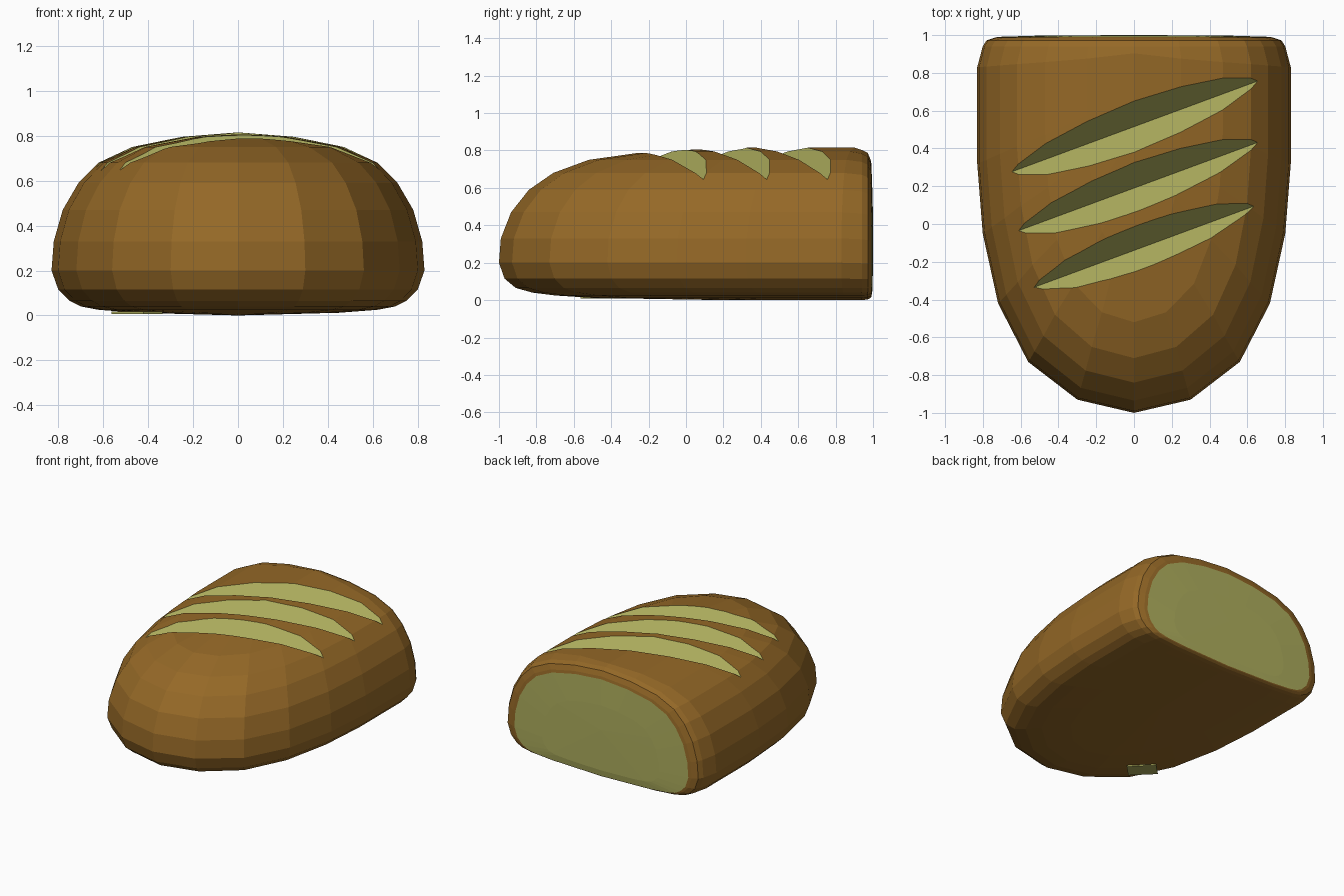
import bpy, bmesh, math
from mathutils import Matrix, Vector

if "Cube" in bpy.data.objects:
    bpy.data.objects.remove(bpy.data.objects["Cube"])


def make_material(name, rgb):
    mat = bpy.data.materials.new(name)
    mat.use_nodes = True
    mat.diffuse_color = (*rgb, 1)
    mat.node_tree.nodes["Principled BSDF"].inputs["Base Color"].default_value = (*rgb, 1)
    return mat


MATERIALS = [make_material("brown crust", (0.30, 0.14, 0.02)),
             make_material("pale crumb", (0.42, 0.42, 0.11))]
CRUST, CRUMB = 0, 1


def make_object(name, bm):
    bmesh.ops.recalc_face_normals(bm, faces=bm.faces[:])
    mesh = bpy.data.meshes.new(name)
    bm.to_mesh(mesh)
    bm.free()
    for mat in MATERIALS:
        mesh.materials.append(mat)
    obj = bpy.data.objects.new(name, mesh)
    bpy.context.collection.objects.link(obj)
    return obj


# Half of the plan outline, from the cut end to the nose (width share, y)
BACK = 0.94
half = [(0.965, BACK), (1, 0.83), (1, 0.32), (0.965, -0.05), (0.867, -0.42),
        (0.675, -0.73), (0.361, -0.93)]
plan = half + [(0, -1)] + [(-x, y) for x, y in reversed(half)]

# Height, half width and nose position of each level
levels = [(0, 0, 0.2), (0.012, 0.45, -0.5), (0.025, 0.62, -0.7), (0.04, 0.7, -0.82),
          (0.065, 0.75, -0.91), (0.115, 0.8, -0.97), (0.2, 0.83, -1), (0.33, 0.82, -0.99),
          (0.47, 0.78, -0.935), (0.59, 0.71, -0.84), (0.68, 0.62, -0.71),
          (0.75, 0.47, -0.52), (0.795, 0.25, -0.2), (0.815, 0, 0.3)]

# Loaf crust: stacked levels, welded along the bottom and top centre lines
bm = bmesh.new()
rings = []
for z, width, nose in levels:
    stretch = (BACK - nose) / (BACK + 1)
    ring = []
    for x, y in plan:
        height = z * 0.985 if y == BACK else z
        ring.append(bm.verts.new((x * width, BACK - (BACK - y) * stretch, height)))
    rings.append(ring)
for low, high in zip(rings, rings[1:]):
    for j in range(len(plan) - 1):
        bm.faces.new((low[j], low[j + 1], high[j + 1], high[j]))
bmesh.ops.remove_doubles(bm, verts=bm.verts[:], dist=0.0005)

# Rounded rim of the cut end, then the slightly domed crumb
pivot = Vector((0, 0, 0.15))
edges = [e for e in bm.edges if e.is_boundary]
size = 1
for y, share, index in [(0.972, 0.975, CRUST), (0.987, 0.92, CRUST),
                        (0.991, 0.89, CRUST), (0.998, 0.6, CRUMB)]:
    old = set(bm.faces)
    geom = bmesh.ops.extrude_edge_only(bm, edges=edges)["geom"]
    for v in (g for g in geom if isinstance(g, bmesh.types.BMVert)):
        v.co = pivot + (v.co - pivot) * share / size
        v.co.y = y
    edges = [e for e in geom if isinstance(e, bmesh.types.BMEdge) and e.is_boundary]
    for f in set(bm.faces) - old:
        f.material_index = index
    size = share
old = set(bm.faces)
center = bm.verts.new((0, 1, 0.36))
for e in edges:
    bm.faces.new((*e.verts, center)).material_index = CRUMB
loaf = make_object("bread_loaf", bm)

# Three slanted V-shaped slashes cut into the top crust
for i, y in enumerate((-0.14, 0.19, 0.515)):
    bm = bmesh.new()
    for x in (-1.3, 1.3):
        for across, up in ((0, 0), (-0.3, 0.4), (0.3, 0.4)):
            bm.verts.new((x, across, up))
    bmesh.ops.convex_hull(bm, input=bm.verts[:])
    for f in bm.faces:
        f.material_index = CRUMB
    bm.transform(Matrix.Translation((0, y, 0.645)) @ Matrix.Rotation(math.atan(0.369), 4, 'Z'))
    cutter = make_object("slash_cutter", bm)
    cutter.hide_render = True
    mod = loaf.modifiers.new("slash", 'BOOLEAN')
    mod.operation = 'DIFFERENCE'
    mod.solver = 'EXACT'
    mod.object = cutter
    bpy.context.view_layer.objects.active = loaf
    bpy.ops.object.modifier_apply(modifier=mod.name)
    bpy.data.objects.remove(cutter)

# Small bare patch of crumb under the nose
bm = bmesh.new()
bmesh.ops.create_cube(bm, size=1, matrix=Matrix.Translation((-0.45, -0.45, 0.012))
                      @ Matrix.Rotation(math.radians(-45), 4, 'Z')
                      @ Matrix.Diagonal((0.2, 0.12, 0.009, 1)))
for f in bm.faces:
    f.material_index = CRUMB
make_object("underside_patch", bm)
